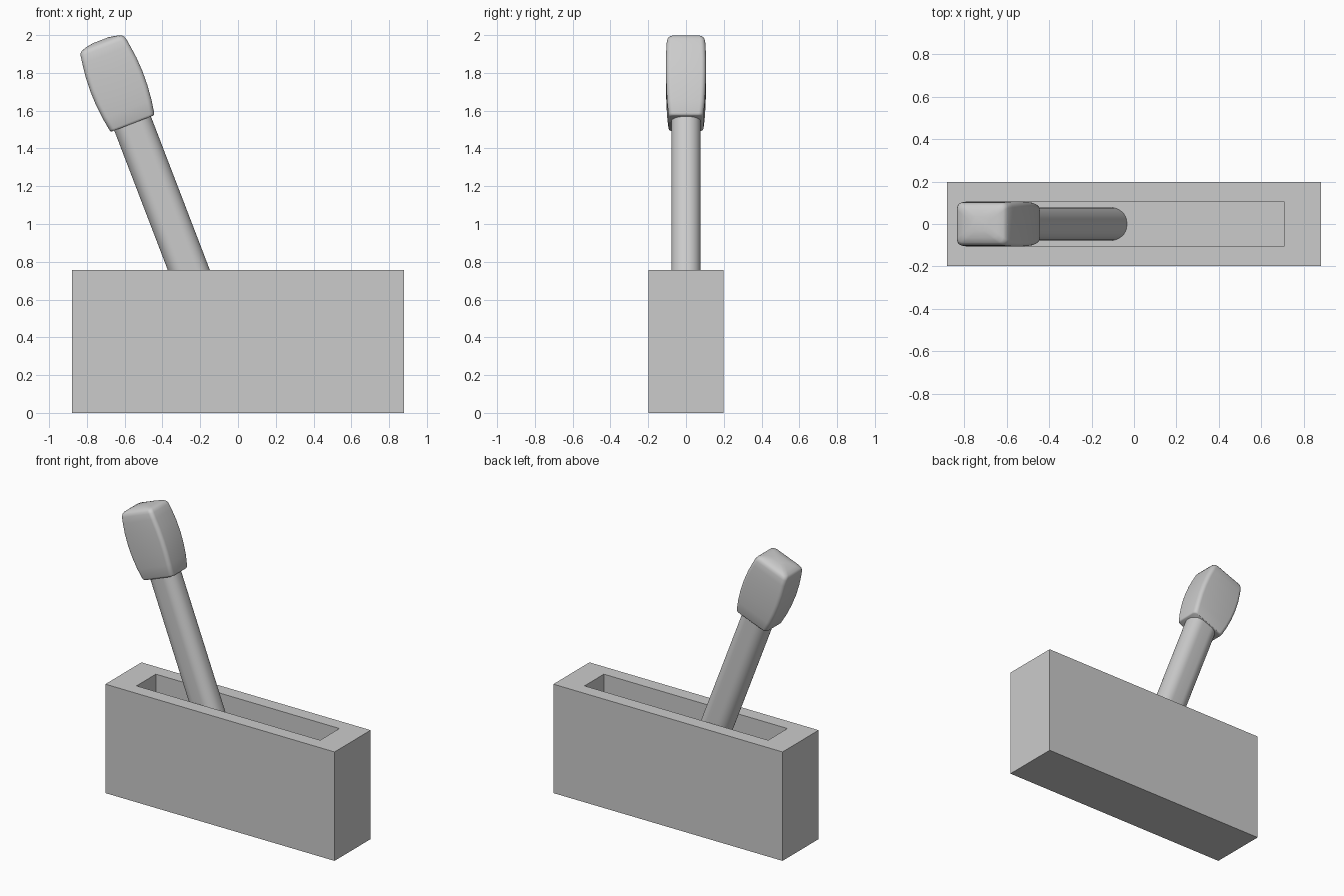
import bpy, bmesh, math
from mathutils import Vector, Matrix

if "Cube" in bpy.data.objects:
    bpy.data.objects.remove(bpy.data.objects["Cube"])

# One plain grey for every part
grey = bpy.data.materials.new("plain_grey")
grey.use_nodes = True
grey.diffuse_color = (0.6, 0.6, 0.6, 1)
grey.node_tree.nodes["Principled BSDF"].inputs["Base Color"].default_value = (0.6, 0.6, 0.6, 1)


def finish(name, bm, smooth=False):
    bmesh.ops.recalc_face_normals(bm, faces=bm.faces)
    mesh = bpy.data.meshes.new(name)
    bm.to_mesh(mesh)
    bm.free()
    mesh.materials.append(grey)
    obj = bpy.data.objects.new(name, mesh)
    bpy.context.collection.objects.link(obj)
    if smooth:
        bpy.ops.object.select_all(action='DESELECT')
        obj.select_set(True)
        bpy.context.view_layer.objects.active = obj
        bpy.ops.object.shade_smooth_by_angle(angle=math.radians(40))
    return obj


def rounded_rect(hx, hy, r, steps=6):
    """Outline of a rectangle with round corners."""
    pts = []
    for k, (sx, sy) in enumerate([(1, 1), (-1, 1), (-1, -1), (1, -1)]):
        for i in range(steps + 1):
            a = math.pi / 2 * (k + i / steps)
            pts.append((sx * (hx - r) + r * math.cos(a), sy * (hy - r) + r * math.sin(a)))
    return pts


def loft(name, rings, matrix):
    """Skin closed rings given as (height, outline) and cap both ends."""
    bm = bmesh.new()
    loops = [[bm.verts.new((x, y, h)) for x, y in pts] for h, pts in rings]
    n = len(loops[0])
    for a, b in zip(loops, loops[1:]):
        for i in range(n):
            j = (i + 1) % n
            bm.faces.new((a[i], a[j], b[j], b[i]))
    bm.faces.new(loops[0][::-1])
    bm.faces.new(loops[-1])
    bm.transform(matrix)
    return finish(name, bm, True)


# Housing: a box with a long slot sunk into its top
bm = bmesh.new()
bmesh.ops.create_cube(bm, size=1)
bm.transform(Matrix.Translation((0, 0, 0.378)) @ Matrix.Diagonal((1.76, 0.396, 0.756, 1)))
top = max(bm.faces, key=lambda f: f.calc_center_median().z)
bmesh.ops.inset_region(bm, faces=[top], thickness=0.09)
for v in top.verts:
    v.co.x = math.copysign(0.705, v.co.x)
    v.co.y = math.copysign(0.106, v.co.y)
floor = bmesh.ops.extrude_face_region(bm, geom=[top])
bmesh.ops.translate(bm, vec=(0, 0, -0.3),
                    verts=[g for g in floor["geom"] if isinstance(g, bmesh.types.BMVert)])
if top.is_valid:
    bmesh.ops.delete(bm, geom=[top], context='FACES_ONLY')
finish("slotted_housing", bm)

# Lever frame: origin at the foot of the grip, leaning to the model's right
tilt = Matrix.Translation((-0.558, 0, 1.532)) @ Matrix.Rotation(math.radians(-21), 4, 'Y')

# Lever shaft with a rounded oblong section
shaft = rounded_rect(0.104, 0.078, 0.072, 10)
loft("lever_shaft", [(-1.2, shaft), (0.03, shaft)], tilt)

# Grip: bulging block with a soft domed top
sections = [(0, 0.119, 0.086), (0.004, 0.124, 0.09), (0.012, 0.127, 0.093),
            (0.08, 0.138, 0.1), (0.16, 0.146, 0.104), (0.24, 0.148, 0.106),
            (0.32, 0.144, 0.106), (0.39, 0.135, 0.104), (0.43, 0.129, 0.101),
            (0.446, 0.123, 0.096), (0.456, 0.113, 0.087), (0.465, 0.085, 0.066),
            (0.472, 0.045, 0.036)]
loft("lever_grip", [(h, rounded_rect(hx, hy, 0.026)) for h, hx, hy in sections], tilt)
